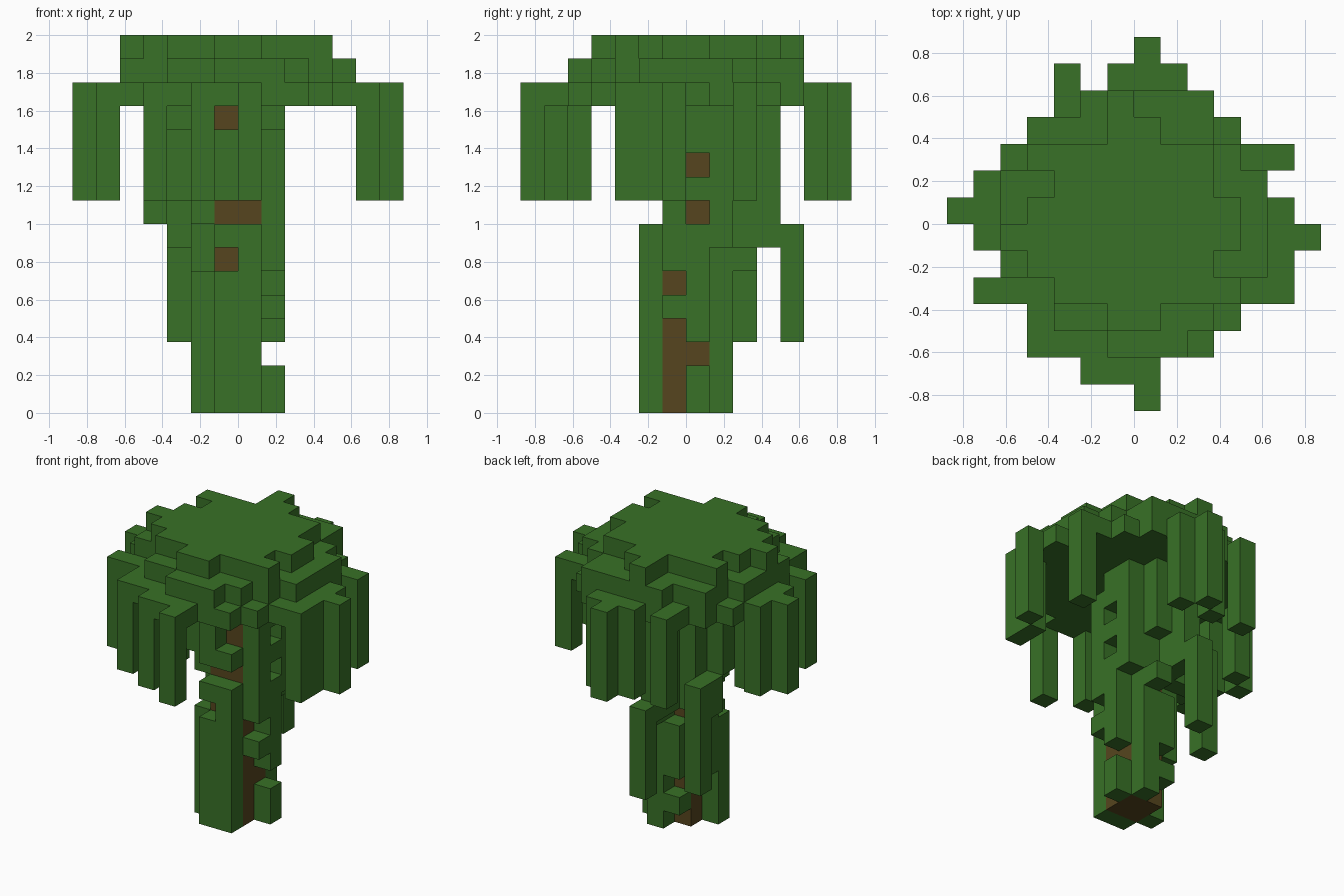
import bpy, bmesh
from mathutils import Vector

cube = bpy.data.objects.get("Cube")
if cube:
    bpy.data.objects.remove(cube, do_unlink=True)

UNIT = 0.125          # edge length of one block
HALF = 7              # blocks from the centre to the crown's edge
CROWN_Z = 13          # first crown layer


def make_material(name, rgb):
    mat = bpy.data.materials.new(name)
    mat.use_nodes = True
    mat.diffuse_color = (*rgb, 1)
    bsdf = next(n for n in mat.node_tree.nodes if n.type == 'BSDF_PRINCIPLED')
    bsdf.inputs["Base Color"].default_value = (*rgb, 1)
    bsdf.inputs["Roughness"].default_value = 1
    return mat


leaf = make_material("leaf_green", (0.04, 0.165, 0.02))
bark = make_material("bark_brown", (0.093, 0.06, 0.013))

# Crown plan, back row first: a/b/c = one/two/three layers, v = layer with a hanging vine
PLAN = [
    ".......v......",
    "....v.vav.....",
    "....abcbbb....",
    "...bbbccbba...",
    "..acccccccbav.",
    ".vbbccccccbb..",
    "vabccccccccba.",
    ".vcccccccccbav",
    "..bcccccccbbv.",
    ".vaacccccccav.",
    "...abbccbba...",
    "...vaabbba....",
    ".....vaa......",
    ".......v......",
]

# Creeper columns round the trunk, written from the ground up
CREEPERS = {
    (-1, -2): "######.#.###.",
    (0, -2): "########.#...",
    (1, -1): "....#.######.",
    (1, 0): "##.#####.#.##",
    (1, 1): ".......######",
    (0, 1): "#############",
    (-1, 1): ".#.###.######",
    (-2, 1): ".......######",
    (-2, 0): "...##########",
    (-2, -1): "######..#####",
    (0, 2): "......#..####",
    (-1, 2): ".......######",
    (-1, 3): ".......######",
    (-1, 4): "...#####.....",
    (-3, 2): "...######....",
    (-3, 1): ".......##....",
    (-3, 0): ".........####",
    (-3, -1): ".........###.",
    (-4, -1): "........#####",
}

crown, vines = set(), set()
for row, line in enumerate(PLAN):
    for col, char in enumerate(line):
        if char == ".":
            continue
        x, y = col - HALF, HALF - 1 - row
        layers = {"a": 1, "v": 1, "b": 2, "c": 3}[char]
        crown |= {(x, y, CROWN_Z + k) for k in range(layers)}
        if char == "v":
            vines |= {(x, y, CROWN_Z - 1 - k) for k in range(4)}

trunk = {(x, y, z) for x in (-1, 0) for y in (-1, 0) for z in range(CROWN_Z)}
creepers = {(x, y, z) for (x, y), strip in CREEPERS.items()
            for z, char in enumerate(strip) if char == "#"}
solid = crown | vines | trunk | creepers


def build_blocks(name, cells, mat):
    """Join blocks into one mesh, keeping only the exposed sides."""
    bm = bmesh.new()
    for cell in sorted(cells):
        centre = Vector(cell) + Vector((0.5, 0.5, 0.5))
        for axis in range(3):
            for sign in (-1, 1):
                normal = Vector((0, 0, 0))
                normal[axis] = sign
                beside = tuple(int(c + n) for c, n in zip(cell, normal))
                if beside in solid:
                    continue
                u = Vector((0, 0, 0))
                u[(axis + 1) % 3] = 0.5
                v = normal.cross(u)
                mid = centre + normal / 2
                corners = (mid - u - v, mid + u - v, mid + u + v, mid - u + v)
                bm.faces.new([bm.verts.new(c * UNIT) for c in corners])
    bmesh.ops.remove_doubles(bm, verts=bm.verts, dist=UNIT / 100)
    mesh = bpy.data.meshes.new(name)
    bm.to_mesh(mesh)
    bm.free()
    mesh.materials.append(mat)
    obj = bpy.data.objects.new(name, mesh)
    bpy.context.collection.objects.link(obj)


build_blocks("trunk", trunk, bark)
build_blocks("creepers", creepers, leaf)
build_blocks("hanging_vines", vines, leaf)
build_blocks("crown", crown, leaf)
